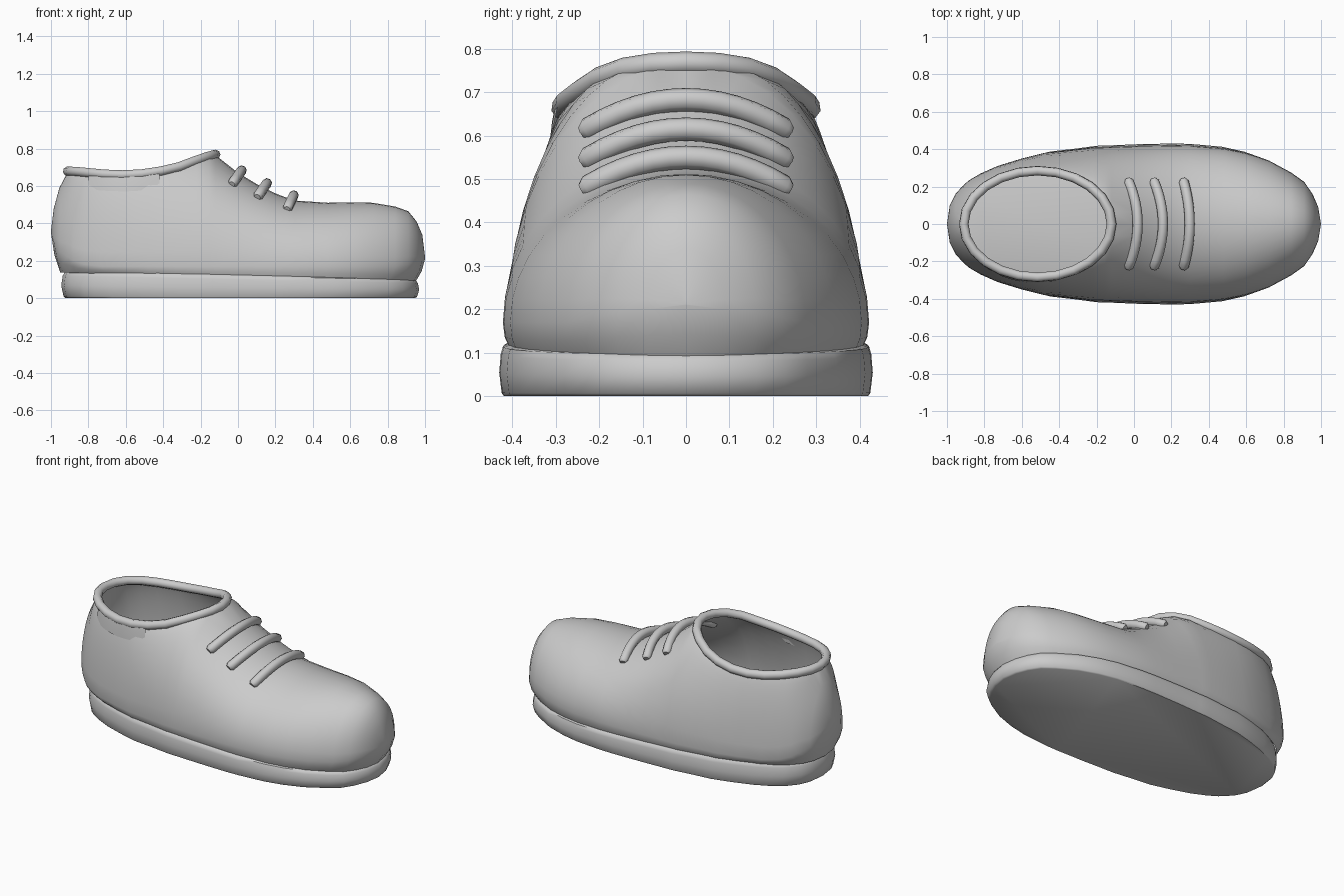
import bpy, bmesh, math

if "Cube" in bpy.data.objects:
    bpy.data.objects.remove(bpy.data.objects["Cube"])

# Shoe stations along the length: x, half width, top height, height of widest point
ST = [(-1.0, 0, .36, .35), (-.985, .10, .48, .30), (-.955, .16, .59, .25), (-.91, .21, .675, .22),
      (-.88, .235, .675, .2), (-.82, .27, .67, .18), (-.73, .31, .66, .17), (-.60, .35, .655, .17),
      (-.48, .38, .663, .17), (-.34, .395, .69, .17), (-.22, .41, .735, .17), (-.155, .412, .757, .17),
      (-.12, .413, .765, .17), (0, .418, .67, .17), (.1, .42, .61, .17), (.2, .422, .56, .17),
      (.3, .42, .522, .17), (.48, .405, .51, .17), (.6, .38, .512, .17), (.72, .34, .51, .17),
      (.84, .275, .49, .17), (.91, .225, .465, .18), (.955, .16, .41, .19), (.985, .09, .34, .2),
      (1.0, 0, .22, .21)]
CX, A, B = -.515, .395, .285      # ankle opening ellipse


def lerp(x, col):
    for p, q in zip(ST, ST[1:]):
        if p[0] <= x <= q[0]:
            return p[col] + (q[col] - p[col]) * (x - p[0]) / (q[0] - p[0])
    return ST[-1][col]


def rim_y(x):
    return B * math.sqrt(max(0, 1 - ((x - CX) / A) ** 2))


def sole_top(x):
    return .125 - .024 * x


def finish(bm, name, angle=40):
    bmesh.ops.remove_doubles(bm, verts=bm.verts, dist=.0008)
    bmesh.ops.dissolve_degenerate(bm, edges=bm.edges, dist=.0001)
    bmesh.ops.recalc_face_normals(bm, faces=bm.faces)
    me = bpy.data.meshes.new(name)
    bm.to_mesh(me)
    bm.free()
    ob = bpy.data.objects.new(name, me)
    bpy.context.collection.objects.link(ob)
    bpy.ops.object.select_all(action='DESELECT')
    ob.select_set(True)
    bpy.context.view_layer.objects.active = ob
    bpy.ops.object.shade_smooth_by_angle(angle=math.radians(angle))


def grid(bm, rows, closed=False):
    vs = [[bm.verts.new(p) for p in r] for r in rows]
    n = len(rows[0])
    for a, b in zip(vs, vs[1:]):
        for i in range(n if closed else n - 1):
            j = (i + 1) % n
            bm.faces.new((a[i], a[j], b[j], b[i]))
    return vs


def tube(name, pts, radius, cyclic=False):
    cu = bpy.data.curves.new(name, 'CURVE')
    cu.dimensions = '3D'
    cu.bevel_depth = radius
    cu.bevel_resolution = 2
    cu.use_fill_caps = True
    sp = cu.splines.new('POLY')
    sp.points.add(len(pts) - 1)
    for p, co in zip(sp.points, pts):
        p.co = (*co, 1)
    sp.use_cyclic_u = cyclic
    sp.use_smooth = True
    if not cyclic:                # rounded ends
        sp.points[0].radius = sp.points[-1].radius = .65
    ob = bpy.data.objects.new(name, cu)
    bpy.context.collection.objects.link(ob)


# Upper: arched cross-sections, open along the ankle ellipse, tucked in at the sole
bm = bmesh.new()
for side in (-1, 1):
    rows = []
    for x, w, top, zs in ST:
        ry = rim_y(x)
        e = 1 + .7 * ry / B
        zb = sole_top(x) - .012
        row = [(x * .95, side * w * .96, zb), (x * .982, side * w * .99, zb + .45 * (zs - zb))]
        for k in range(11):
            f = k / 10 * math.pi / 2
            c = math.cos(f) ** e if k < 10 else 0
            row.append((x, side * (ry + (w - ry) * c), zs + (top - zs) * math.sin(f)))
        rows.append(row)
    grid(bm, rows)
finish(bm, "upper", 60)

# Sole: bulging band following the shoe outline
outline = [(s[0], -s[1]) for s in ST] + [(s[0], s[1]) for s in reversed(ST[1:-1])]
bm = bmesh.new()
rings = []
for f, s in ((0, .975), (.06, .987), (.45, 1), (.8, .992), (.95, .98), (1, .95)):
    rings.append([(.012 + x * .957 * s, y * 1.02 * s, f * sole_top(x)) for x, y in outline])
vs = grid(bm, rings, True)
bm.faces.new(vs[0])
bm.faces.new(vs[-1])
finish(bm, "sole", 50)

# Collar: rolled edge around the ankle opening
pts = []
for k in range(24):
    t = k / 24 * math.tau
    x = CX + A * math.cos(t)
    pts.append((x, B * math.sin(t), lerp(x, 2) + .003))
tube("collar", pts, .026, True)

# Collar pad: small raised patch below the collar on one side
bm = bmesh.new()
rows = []
for k in range(9):
    x = -.80 + .38 * k / 8
    drop = .085 if 0 < k < 8 else .06
    y = rim_y(x)
    rows.append([(x, -y - .018, lerp(x, 2)), (x, -y - .024, lerp(x, 2) - .03),
                 (x, -y - .03, lerp(x, 2) - drop)])
grid(bm, rows)
finish(bm, "collar_pad")

# Laces: three arched bars across the instep
for i, (xe, ze, xm, zm) in enumerate(((-.033, .608, .02, .683), (.103, .54, .155, .615),
                                      (.262, .475, .298, .55))):
    pts = []
    for s in [-1] + [k / 6 * .95 - .95 for k in range(13)] + [1]:
        f = 1 - s * s
        pts.append((xe + (xm - xe) * f, .238 * s, ze + (zm - ze) * f))
    tube(f"lace_{i + 1}", pts, .027)
